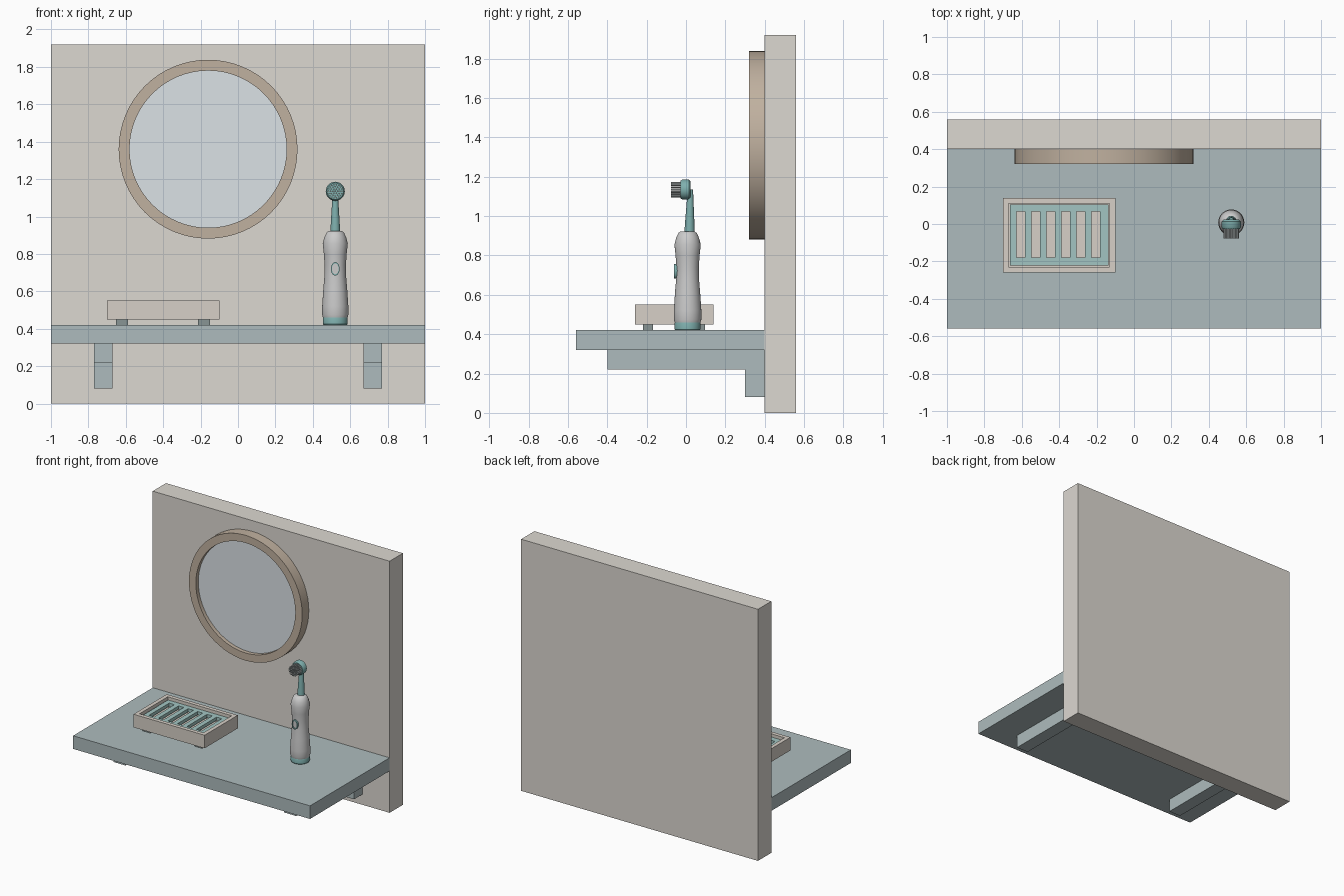
import bpy, bmesh, math
from mathutils import Matrix

if "Cube" in bpy.data.objects:
    bpy.data.objects.remove(bpy.data.objects["Cube"])

def mat(name, r, g, b):
    m = bpy.data.materials.new(name)
    m.diffuse_color = (r, g, b, 1)
    m.use_nodes = True
    m.node_tree.nodes["Principled BSDF"].inputs["Base Color"].default_value = m.diffuse_color
    return m

WALL = mat("plaster", .72, .69, .64)
SLATE = mat("slate", .42, .50, .51)
WOOD = mat("wood", .53, .44, .35)
GLASS = mat("mirror_glass", .71, .76, .79)
STONE = mat("stone", .68, .63, .57)
TEAL = mat("teal", .36, .56, .54)
DTEAL = mat("dark_teal", .21, .43, .42)
WHITE = mat("white_plastic", .82, .83, .80)
DARK = mat("rubber", .25, .30, .30)
GREY = mat("bristle_grey", .55, .60, .60)

def finish(name, bm, m, smooth=False):
    bmesh.ops.recalc_face_normals(bm, faces=bm.faces)
    me = bpy.data.meshes.new(name)
    bm.to_mesh(me)
    bm.free()
    me.materials.append(m)
    ob = bpy.data.objects.new(name, me)
    bpy.context.collection.objects.link(ob)
    if smooth:
        bpy.ops.object.select_all(action='DESELECT')
        ob.select_set(True)
        bpy.context.view_layer.objects.active = ob
        bpy.ops.object.shade_smooth_by_angle(angle=math.radians(35))
    return ob

def add_box(bm, x0, x1, y0, y1, z0, z1):
    mx = Matrix.Translation(((x0+x1)/2, (y0+y1)/2, (z0+z1)/2)) @ Matrix.Diagonal((x1-x0, y1-y0, z1-z0, 1))
    bmesh.ops.create_cube(bm, size=1, matrix=mx)

def boxes(name, m, *dims):
    bm = bmesh.new()
    for d in dims:
        add_box(bm, *d)
    return finish(name, bm, m)

def lathe(name, m, profile, loc, axis='Z', n=32, sx=1, closed=False, smooth=True):
    """Revolve (radius, height) points; axis 'Y' points the height to the front."""
    bm = bmesh.new()
    rings = [[bm.verts.new((r*math.cos(2*math.pi*i/n)*sx, r*math.sin(2*math.pi*i/n), h))
              for i in range(n)] for r, h in profile]
    pairs = list(zip(rings, rings[1:])) + ([(rings[-1], rings[0])] if closed else [])
    for a, b in pairs:
        for i in range(n):
            bm.faces.new((a[i], a[(i+1) % n], b[(i+1) % n], b[i]))
    if not closed:
        bm.faces.new(rings[0])
        bm.faces.new(rings[-1])
    rot = Matrix.Rotation(math.pi/2, 4, 'X') if axis == 'Y' else Matrix()
    bm.transform(Matrix.Translation(loc) @ rot)
    return finish(name, bm, m, smooth)

# wall and shelf
boxes("wall", WALL, (-1, 1, .40, .56, 0, 1.92))
boxes("shelf", SLATE, (-1, 1, -.56, .40, .32, .42))

# L-shaped shelf brackets
for side, x in (("left", -.72), ("right", .72)):
    boxes(side + "_bracket_arm", SLATE, (x-.05, x+.05, -.40, .40, .22, .32))
    boxes(side + "_bracket_leg", SLATE, (x-.05, x+.05, .30, .40, .08, .22))

# round mirror
mc = (-.16, .40, 1.36)
lathe("mirror_frame", WOOD, [(.478, 0), (.478, .08), (.42, .08), (.42, 0)], mc, 'Y', 64, closed=True)
lathe("mirror_glass", GLASS, [(.425, 0), (.425, .05)], mc, 'Y', 64)

# soap dish: floor, rim walls, slotted insert, feet
X0, X1, Y0, Y1 = -.70, -.10, -.26, .14
t = .03
boxes("dish_floor", STONE, (X0+t, X1-t, Y0+t, Y1-t, .45, .49))
boxes("dish_rim", STONE,
      (X0, X1, Y0, Y0+t, .45, .55), (X0, X1, Y1-t, Y1, .45, .55),
      (X0, X0+t, Y0+t, Y1-t, .45, .55), (X1-t, X1, Y0+t, Y1-t, .45, .55))
slots = [-.605 + .08*i for i in range(6)]
edges = [-.663] + [e for s in slots for e in (s-.022, s+.022)] + [-.137]
bars = [(edges[i], edges[i+1], -.178, .066, .505, .53) for i in range(0, 14, 2)]
boxes("dish_insert", TEAL, (-.663, -.137, -.223, -.178, .505, .53),
      (-.663, -.137, .066, .103, .505, .53), *bars)
boxes("dish_insert_supports", STONE, (-.663, -.137, -.21, -.19, .49, .505), (-.663, -.137, .075, .095, .49, .505))
boxes("dish_feet", DARK, *[(x-.032, x+.032, y-.025, y+.025, .42, .45)
                           for x in (-.62, -.182) for y in (-.193, .071)])

# toothbrush handle
bx, by = .52, .008
lathe("brush_base", DTEAL, [(.062, .42), (.066, .425), (.066, .455), (.064, .46)], (bx, by, 0))
lathe("brush_handle", WHITE, [(.066, .46), (.07, .475), (.07, .52), (.064, .61), (.058, .68), (.057, .74),
                              (.061, .80), (.067, .855), (.058, .89), (.046, .915), (.034, .923)], (bx, by, 0))
lathe("button_ring", DTEAL, [(.036, 0), (.036, .02), (.028, .02), (.028, 0)],
      (bx, -.042, .72), 'Y', 32, sx=.64, closed=True)
lathe("button", WHITE, [(.028, 0), (.028, .014)], (bx, -.042, .72), 'Y', 32, sx=.64)

# slim neck leaning slightly back
neck = lathe("brush_neck", DTEAL, [(.026, .92), (.023, .98), (.018, 1.06), (.015, 1.11), (.012, 1.135)],
             (bx, by+.01, 0), n=24)
for v in neck.data.vertices:
    v.co.y += .02 * max(0, v.co.z-.92)

# round brush head facing front
lathe("brush_head", DTEAL, [(.040, -.024), (.051, -.014), (.051, .018), (.044, .028)], (bx, 0, 1.135), 'Y')

# bristle tufts in concentric rings
bm = bmesh.new()
for ring, count in ((0, 1), (.013, 6), (.025, 12), (.036, 18)):
    for i in range(count):
        a = 2*math.pi*i/count
        mx = Matrix.Translation((bx+ring*math.cos(a), -.05, 1.135+ring*math.sin(a))) @ Matrix.Rotation(math.pi/2, 4, 'X')
        bmesh.ops.create_cone(bm, cap_ends=True, segments=8, radius1=.0042, radius2=.0042, depth=.054, matrix=mx)
finish("bristles", bm, GREY)
